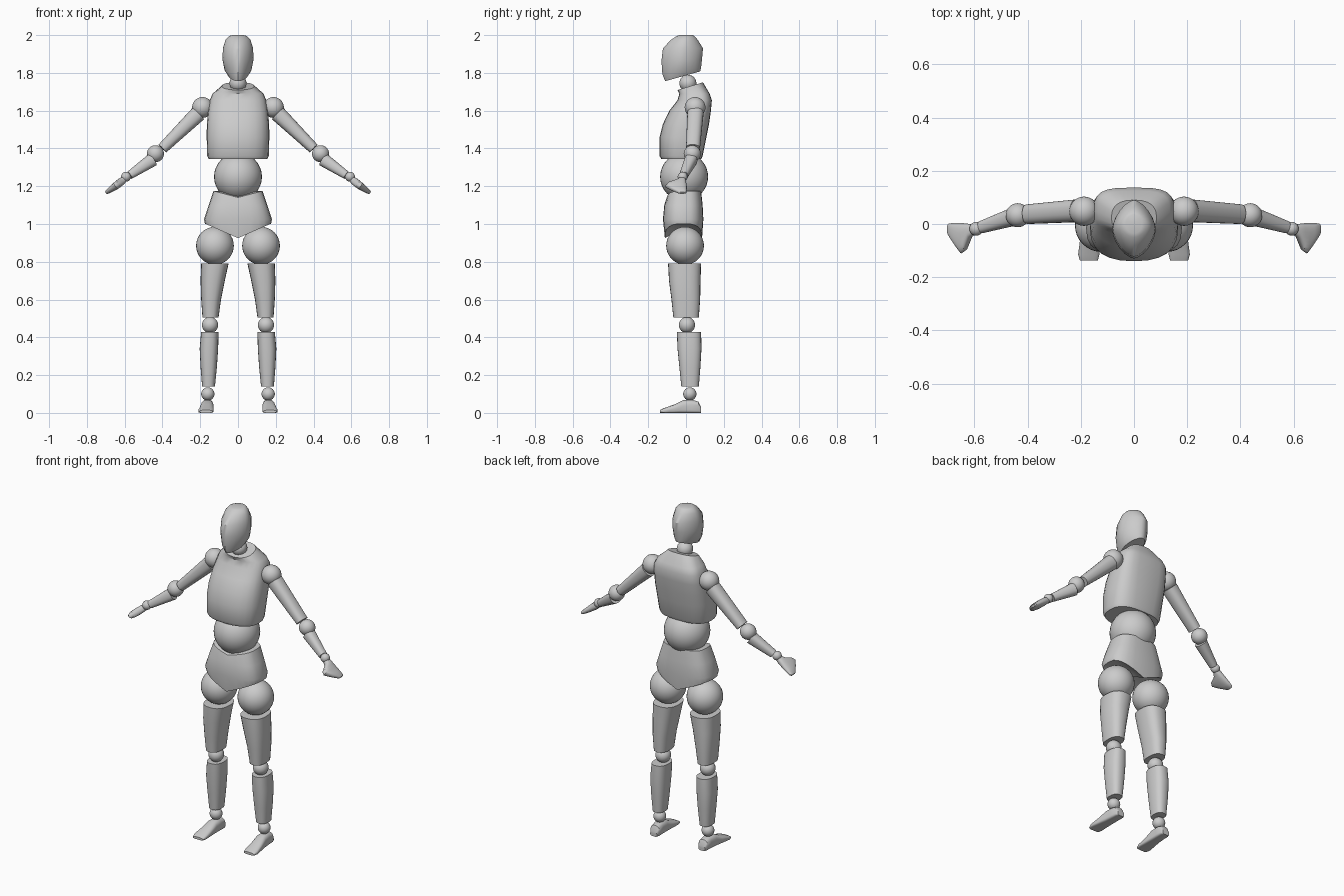
import bpy, bmesh, math
from mathutils import Vector, Matrix

if "Cube" in bpy.data.objects:
    bpy.data.objects.remove(bpy.data.objects["Cube"])

grey = bpy.data.materials.new("plain_grey")
grey.diffuse_color = (0.6, 0.6, 0.6, 1)
grey.use_nodes = True
grey.node_tree.nodes["Principled BSDF"].inputs["Base Color"].default_value = grey.diffuse_color


def finish(name, bm, mirror, angle=35):
    bmesh.ops.recalc_face_normals(bm, faces=bm.faces)
    me = bpy.data.meshes.new(name)
    bm.to_mesh(me)
    bm.free()
    me.materials.append(grey)
    ob = bpy.data.objects.new(name, me)
    bpy.context.collection.objects.link(ob)
    bpy.ops.object.select_all(action='DESELECT')
    ob.select_set(True)
    bpy.context.view_layer.objects.active = ob
    bpy.ops.object.shade_smooth_by_angle(angle=math.radians(angle))
    if mirror:
        m = ob.modifiers.new("mirror", 'MIRROR')
        m.use_clip = False
        m.use_mirror_merge = False
    return ob


def ball(name, loc, r, mirror=True):
    bm = bmesh.new()
    bmesh.ops.create_uvsphere(bm, u_segments=32, v_segments=16, radius=r,
                              matrix=Matrix.Translation(loc))
    finish(name, bm, mirror)


def ring(z, x0, x1, y0, y1, ef=2.2, eb=2.2, tilt=0.0, n=24):
    """Closed oval section with its own roundness in front and at the back."""
    cx, hw, cy, hy = (x0 + x1) / 2, (x1 - x0) / 2, (y0 + y1) / 2, (y1 - y0) / 2
    pts = []
    for i in range(n):
        a = 2 * math.pi * i / n
        c, s = math.cos(a), math.sin(a)
        p = 2 / (ef if s < 0 else eb)
        x = cx + hw * math.copysign(abs(c) ** p, c)
        y = cy + hy * math.copysign(abs(s) ** p, s)
        pts.append(Vector((x, y, z + tilt * y)))
    return pts


def loft(name, rings, mirror=False, matrix=None, angle=35):
    bm = bmesh.new()
    loops = [[bm.verts.new(p) for p in r] for r in rings]
    n = len(loops[0])
    for a, b in zip(loops, loops[1:]):
        for i in range(n):
            j = (i + 1) % n
            bm.faces.new((a[i], a[j], b[j], b[i]))
    for loop in (loops[0], loops[-1]):
        mid = bm.verts.new(sum((v.co for v in loop), Vector()) / n)
        for i in range(n):
            bm.faces.new((loop[i], loop[(i + 1) % n], mid))
    if matrix:
        bm.transform(matrix)
    return finish(name, bm, mirror, angle)


def along(start, end):
    """Frame at start whose z axis points to end and y axis stays near world y."""
    start, end = Vector(start), Vector(end)
    z = (end - start).normalized()
    x = Vector((0, 1, 0)).cross(z).normalized()
    y = z.cross(x)
    m = Matrix((x, y, z)).transposed().to_4x4()
    return Matrix.Translation(start) @ m, (end - start).length


# Head with a soft ridge down the face
loft("head", [
    ring(1.787, -.05, .05, -.11, .075, 1.7, 1.9, .28),
    ring(1.815, -.07, .07, -.125, .08, 1.6, 1.8, .18),
    ring(1.87, -.082, .082, -.13, .085, 1.6, 1.7, .05),
    ring(1.93, -.08, .08, -.122, .09, 1.6, 1.6),
    ring(1.975, -.066, .066, -.08, .062, 1.7, 1.7),
    ring(1.995, -.048, .048, -.05, .045, 1.8, 1.8),
    ring(2.0, -.03, .03, -.035, .035)])
ball("neck", (0, .01, 1.745), .045, False)

# Chest, broad behind and rounded in front
loft("chest", [
    ring(1.343, -.155, .155, -.13, .08, 2.4, 2.8),
    ring(1.36, -.163, .163, -.14, .088, 2.4, 2.8),
    ring(1.46, -.166, .166, -.14, .108, 2.4, 3),
    ring(1.53, -.165, .165, -.122, .122, 2.4, 3.2),
    ring(1.6, -.158, .158, -.088, .132, 2.4, 3.4),
    ring(1.655, -.15, .15, -.045, .137, 2.4, 3.4),
    ring(1.69, -.135, .135, -.035, .125, 2.4, 3.2),
    ring(1.723, -.085, .085, -.045, .09, 2.2, 2.5, .3)])
ball("belly", (0, -.01, 1.25), .127, False)

# Pelvis: dipped at the top front, pointed down at the crotch
top = ring(1.175, -.13, .13, -.1, .08, 2.8, 2.8)
for p in top:
    if p.y < 0:
        p.z -= .035 * max(0, 1 - abs(p.x) / .13)
low = ring(0, -.175, .175, -.112, .085, 2.8, 2.8)
for p in low:
    p.z = .925 + .075 * min(1, abs(p.x) / .17)
loft("pelvis", [top, ring(1.1, -.155, .155, -.115, .088, 2.8, 2.8),
                ring(1.025, -.18, .18, -.122, .092, 2.8, 2.8), low])

# Legs
ball("hip_joint", (-.122, -.005, .885), .1)
loft("thigh", [
    ring(.79, -.195, -.05, -.095, .08, 2.5, 2.5),
    ring(.7, -.198, -.07, -.09, .077, 2.5, 2.5),
    ring(.6, -.195, -.09, -.077, .075, 2.5, 2.5),
    ring(.505, -.188, -.103, -.067, .068, 2.5, 2.5)], True)
ball("knee", (-.148, .005, .465), .043)
loft("shin", [
    ring(.428, -.195, -.103, -.048, .08, 2.5, 2.5),
    ring(.34, -.203, -.105, -.045, .082, 2.5, 2.5),
    ring(.24, -.198, -.112, -.035, .076, 2.5, 2.5),
    ring(.14, -.19, -.122, -.025, .068, 2.5, 2.5)], True)
ball("ankle", (-.16, .02, .1), .035)

# Foot, lofted from heel to toe along -y (local z forward, local y up)
foot = Matrix(((1, 0, 0, 0), (0, 0, -1, 0), (0, 1, 0, 0), (0, 0, 0, 1)))
loft("foot", [
    ring(-.08, -.182, -.138, 0, .03, 4, 3),
    ring(-.065, -.19, -.13, 0, .06, 5, 2.5),
    ring(-.03, -.192, -.13, 0, .07, 5, 2.5),
    ring(.015, -.196, -.13, 0, .068, 5, 2.5),
    ring(.06, -.203, -.13, 0, .045, 5, 2.5),
    ring(.115, -.21, -.13, 0, .026, 5, 2.5),
    ring(.138, -.203, -.136, 0, .015, 4, 2.5)], True, foot)

# Arms
shoulder, elbow, wrist = (-.188, .048, 1.617), (-.437, .033, 1.372), (-.593, -.018, 1.25)
ball("shoulder", shoulder, .055)
ball("elbow", elbow, .045)
ball("wrist", wrist, .026)


def limb(name, start, end, r0, r1):
    m, l = along(start, end)
    (a0, b0), (a1, b1) = r0, r1
    rows = []
    for t in (0, .35, .7, 1):
        a, b = a0 + (a1 - a0) * t, b0 + (b1 - b0) * t
        rows.append(ring(l * t, -a, a, -b, b, 2.4, 2.4))
    loft(name, rows, True, m)


limb("upper_arm", (-.21, .05, 1.585), (-.4, .037, 1.4), (.043, .043), (.029, .037))
limb("forearm", (-.453, .027, 1.34), (-.574, -.012, 1.258), (.036, .034), (.022, .023))

# Mitten hand: palm spreading forward to the thumb, tapering to the fingertips
m, _ = along((-.6, 0, 1.238), (-.7, 0, 1.165))
loft("hand", [
    ring(0, -.016, .016, -.038, -.004, 2.5, 2.5),
    ring(.02, -.02, .02, -.052, 0, 2.5, 2.5),
    ring(.042, -.022, .02, -.098, .002, 2.5, 2.5),
    ring(.062, -.021, .018, -.11, .004, 2.5, 2.5),
    ring(.09, -.017, .014, -.08, .004, 2.5, 2.5),
    ring(.118, -.011, .01, -.045, .002, 2.5, 2.5),
    ring(.124, -.007, .006, -.036, -.004, 2.5, 2.5)], True, m)
